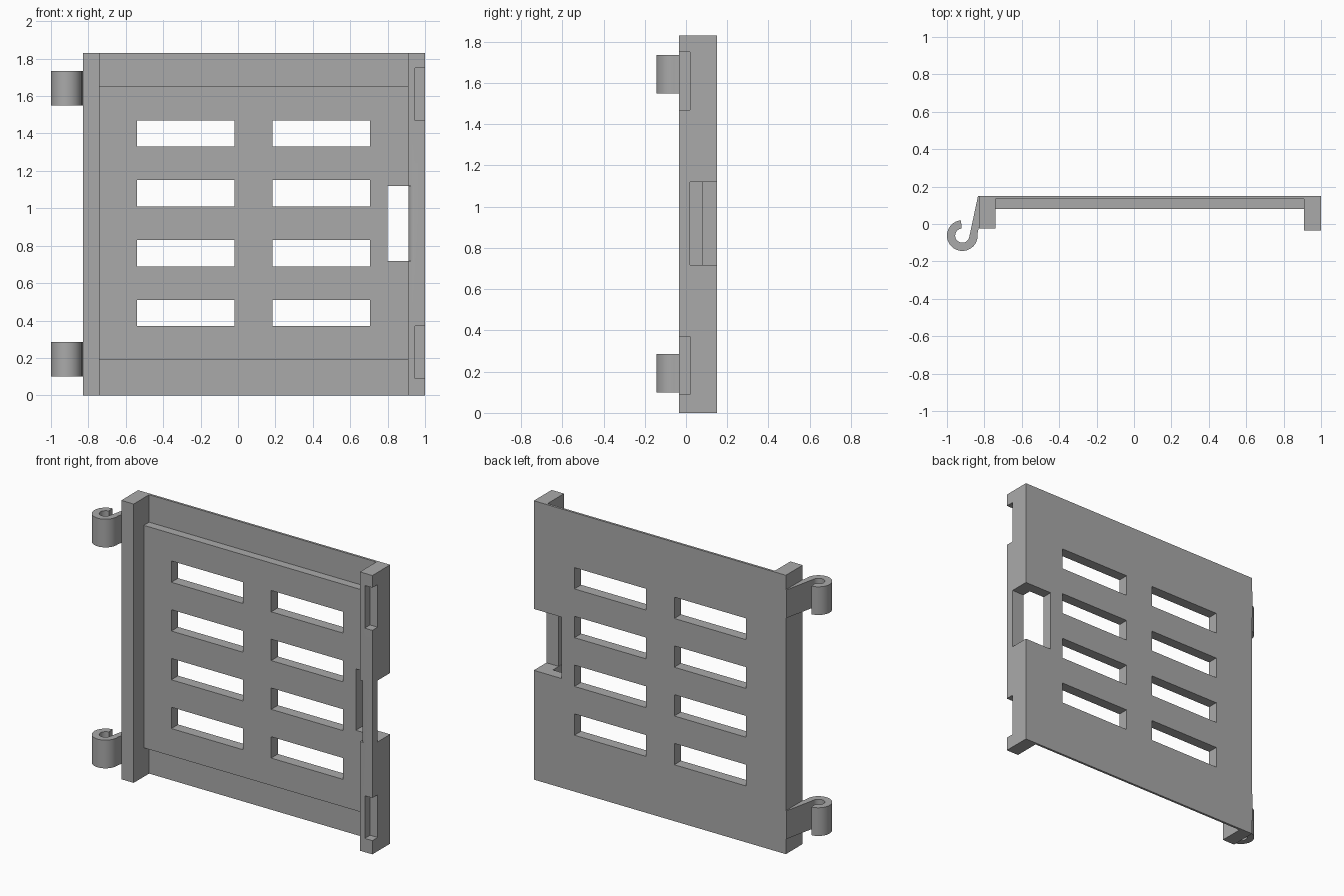
import bpy
import bmesh
from math import cos, sin, radians

cube = bpy.data.objects.get("Cube")
if cube:
    bpy.data.objects.remove(cube, do_unlink=True)

grey = bpy.data.materials.new("plain grey")
grey.use_nodes = True
COLOUR = (0.4, 0.4, 0.4, 1)
grey.diffuse_color = COLOUR
grey.node_tree.nodes["Principled BSDF"].inputs["Base Color"].default_value = COLOUR


def prism(name, outline, low, high, axis="z"):
    """Extrude an (x, y) outline along z, or a (y, z) outline along x."""
    bm = bmesh.new()
    place = (lambda a, b, t: (a, b, t)) if axis == "z" else (lambda a, b, t: (t, a, b))
    ends = [[bm.verts.new(place(a, b, t)) for a, b in outline] for t in (low, high)]
    bm.faces.new(ends[0])
    bm.faces.new(ends[1])
    for i in range(len(outline)):
        j = (i + 1) % len(outline)
        bm.faces.new((ends[0][i], ends[0][j], ends[1][j], ends[1][i]))
    bmesh.ops.recalc_face_normals(bm, faces=bm.faces)
    mesh = bpy.data.meshes.new(name)
    bm.to_mesh(mesh)
    bm.free()
    mesh.materials.append(grey)
    obj = bpy.data.objects.new(name, mesh)
    bpy.context.collection.objects.link(obj)
    return obj


def box(name, x0, x1, y0, y1, z0, z1):
    return prism(name, [(x0, y0), (x1, y0), (x1, y1), (x0, y1)], z0, z1)


def arc(cx, cy, r, start, end, steps):
    angles = [radians(start + (end - start) * i / steps) for i in range(steps + 1)]
    return [(cx + r * cos(a), cy + r * sin(a)) for a in angles]


def smooth(obj):
    bpy.ops.object.select_all(action="DESELECT")
    obj.select_set(True)
    bpy.context.view_layer.objects.active = obj
    bpy.ops.object.shade_smooth_by_angle(angle=radians(30))


# Door panel, carved from one block
TOP = 1.83
door = box("door_panel", -0.83, 1.0, -0.035, 0.15, 0, TOP)
cutters = []

# Front hollow between the side rails, deeper at the top and bottom ledges
hollow = [(-1, -1), (0.135, -1), (0.135, 0.19), (0.08, 0.19),
          (0.08, 1.65), (0.135, 1.65), (0.135, 3), (-1, 3)]
cutters.append(prism("hollow_cutter", hollow, -0.74, 0.91, "x"))

# The hinge rail is slightly shallower
cutters.append(box("rail_cutter", -2, -0.5, -1, -0.025, -1, 3))

# Vent slots
for x in (-0.54, 0.185):
    for row in range(4):
        z = 0.37 + 0.32 * row
        cutters.append(box("slot_cutter", x, x + 0.52, -0.5, 0.5, z, z + 0.14))

# Corner notches on the latch rail
for z in (0.09, 1.47):
    cutters.append(box("notch_cutter", 0.945, 2, -1, 0.02, z, z + 0.28))

# Finger opening that leaves a rounded grip bar at the front
opening = [(0.80, -0.5), (0.945, -0.5)]
opening += arc(0.945, -0.001, 0.034, 270, 180, 8)
opening += [(0.911, 0.02), (2, 0.02), (2, 1), (0.80, 1)]
cutters.append(prism("opening_cutter", opening, 0.717, 1.12))

for cutter in cutters:
    cutter.hide_render = True
    mod = door.modifiers.new("cut", "BOOLEAN")
    mod.operation = "DIFFERENCE"
    mod.solver = "EXACT"
    mod.object = cutter

# Bake the cuts and drop the cutters
bpy.context.view_layer.update()
graph = bpy.context.evaluated_depsgraph_get()
carved = bpy.data.meshes.new_from_object(door.evaluated_get(graph))
door.modifiers.clear()
door.data = carved
for cutter in cutters:
    bpy.data.objects.remove(cutter, do_unlink=True)
smooth(door)

# Hinge hooks: a tapering arm that curls into an open ring
CX, CY = -0.918, -0.062
hook = [(-0.83, 0.15), (-0.83, -0.02)]
hook += arc(CX, CY, 0.082, 8, -265, 40)
hook += arc(CX, CY, 0.038, -265, -8, 32)
hook += [(-0.834, 0.15)]
for name, z in (("lower_hinge_hook", 0.1), ("upper_hinge_hook", 1.55)):
    smooth(prism(name, hook, z, z + 0.185))
